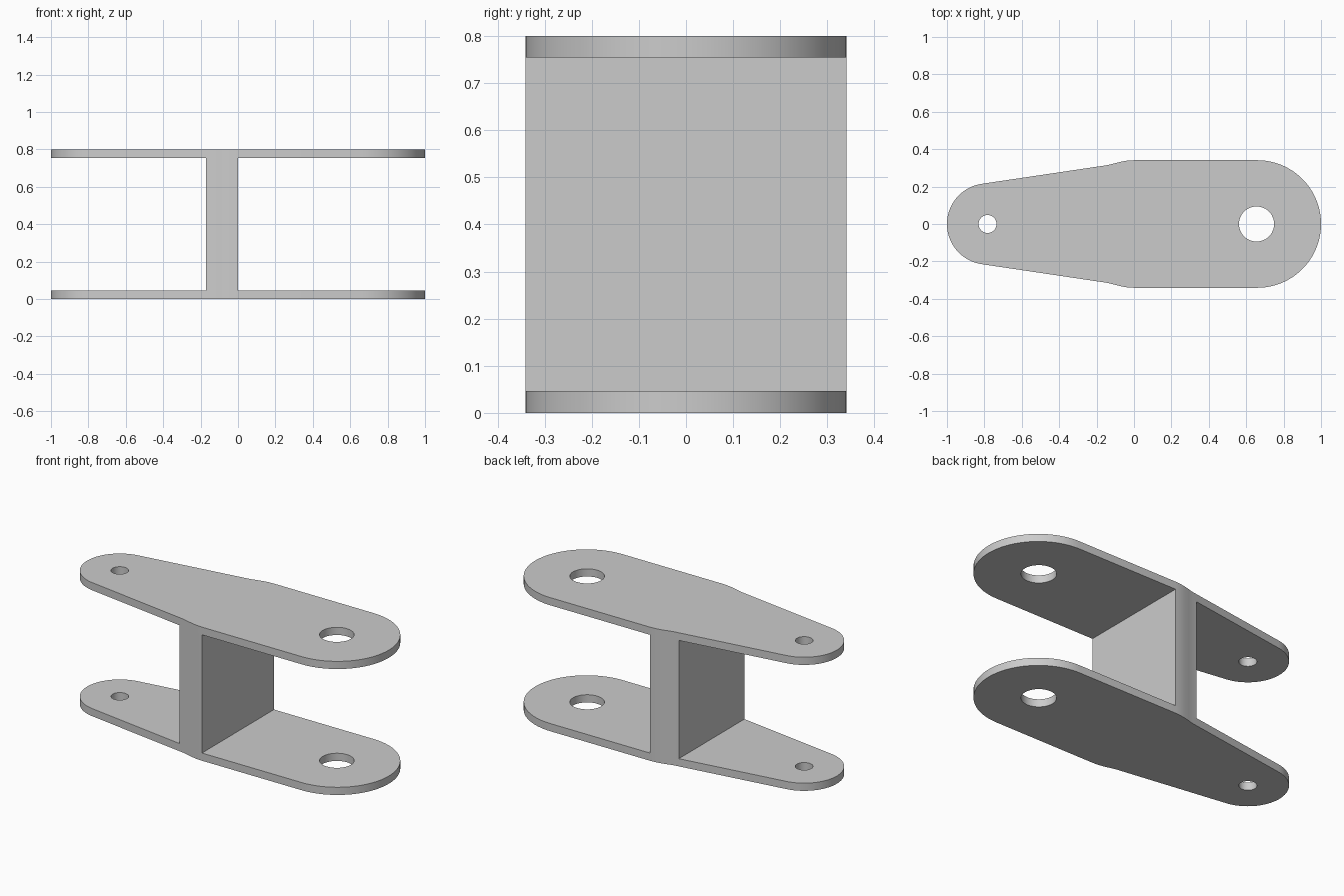
import bpy
from math import sin, cos, radians

if "Cube" in bpy.data.objects:
    bpy.data.objects.remove(bpy.data.objects["Cube"])

BIG_X, BIG_R = 0.659, 0.341      # wide rounded end
SMALL_X, SMALL_R = -0.783, 0.217  # narrow rounded end
HEIGHT, THICK = 0.8, 0.046


def arc(cx, r, a0, a1, n):
    angles = [radians(a0 + (a1 - a0) * i / n) for i in range(n + 1)]
    return [(cx + r * cos(a), r * sin(a)) for a in angles]


def mirrored(upper):
    """Close a right-to-left upper edge with its mirror in y."""
    return upper + [(x, -y) for x, y in reversed(upper)]


def extrude_profile(name, loops, z0, z1):
    """Solid from closed outlines; inner loops become holes."""
    curve = bpy.data.curves.new(name, 'CURVE')
    curve.dimensions = '2D'
    curve.fill_mode = 'BOTH'
    curve.extrude = (z1 - z0) / 2
    for pts in loops:
        spline = curve.splines.new('POLY')
        spline.points.add(len(pts) - 1)
        for p, (x, y) in zip(spline.points, pts):
            p.co = (x, y, 0, 1)
        spline.use_cyclic_u = True
    obj = bpy.data.objects.new(name, curve)
    obj.location.z = (z0 + z1) / 2
    bpy.context.collection.objects.link(obj)
    bpy.ops.object.select_all(action='DESELECT')
    obj.select_set(True)
    bpy.context.view_layer.objects.active = obj
    bpy.ops.object.convert(target='MESH')
    bpy.ops.object.shade_smooth_by_angle(angle=radians(30))
    return obj


# Shoulder blend where the taper meets the parallel sides
shoulder = [(0, 0.341), (-0.035, 0.339), (-0.07, 0.333),
            (-0.105, 0.324), (-0.14, 0.315)]

# Plate outline: rounded ends joined by tapered flanks
upper = (arc(BIG_X, BIG_R, 2, 90, 24) + shoulder
         + arc(SMALL_X, SMALL_R, 98.3, 178, 20))
outline = mirrored(upper)
holes = [arc(0.655, 0.094, 0, 352.5, 47), arc(SMALL_X, 0.048, 0, 350, 35)]

# Two matching link plates
for name, z in (("lower_plate", 0), ("upper_plate", HEIGHT - THICK)):
    extrude_profile(name, [outline] + holes, z, z + THICK)

# Web block between the plates, following the plate edge
web = mirrored(shoulder + [(-0.17, 0.3105)])
extrude_profile("centre_web", [web], THICK, HEIGHT - THICK)
